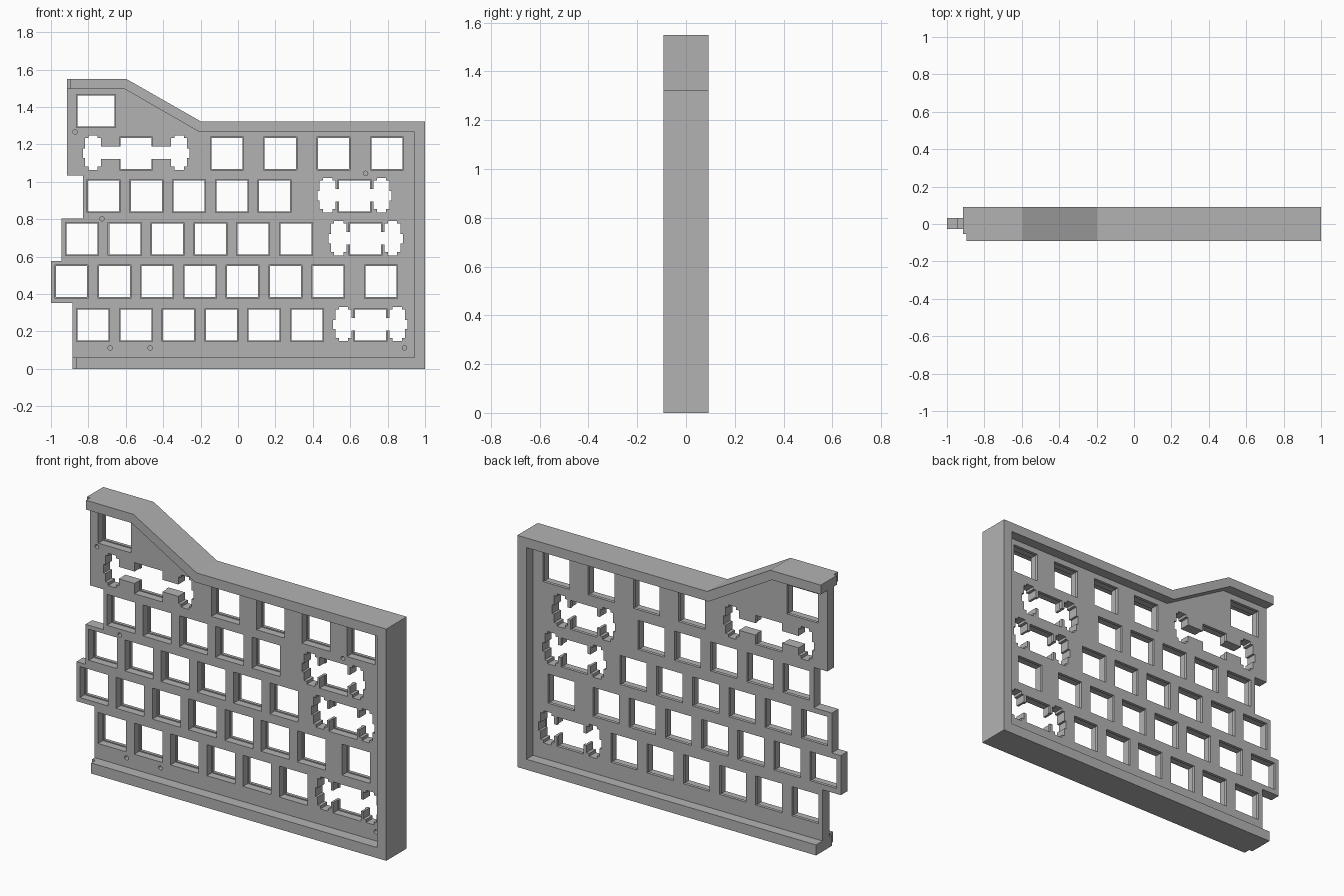
import bpy, bmesh, math
from mathutils import Matrix, Vector

if "Cube" in bpy.data.objects:
    bpy.data.objects.remove(bpy.data.objects["Cube"], do_unlink=True)

grey = bpy.data.materials.new("plain_grey")
grey.use_nodes = True
COLOUR = (0.45, 0.45, 0.45, 1)
grey.diffuse_color = COLOUR
grey.node_tree.nodes["Principled BSDF"].inputs["Base Color"].default_value = COLOUR

PLATE_FRONT, PLATE_BACK, RIM = -0.028, 0.033, 0.092
LIP = 0.015        # where the narrower key opening begins
PITCH = 0.2287
HOLE = 0.177


def make_object(name, bm):
    bmesh.ops.recalc_face_normals(bm, faces=bm.faces)
    mesh = bpy.data.meshes.new(name)
    bm.to_mesh(mesh)
    bm.free()
    mesh.materials.append(grey)
    obj = bpy.data.objects.new(name, mesh)
    bpy.context.collection.objects.link(obj)
    return obj


def prism(name, outline, y0, y1):
    """Extrude an x/z outline along y."""
    bm = bmesh.new()
    face = bm.faces.new([bm.verts.new((x, y0, z)) for x, z in outline])
    new = bmesh.ops.extrude_face_region(bm, geom=[face])["geom"]
    bmesh.ops.translate(bm, vec=(0, y1 - y0, 0),
                        verts=[v for v in new if isinstance(v, bmesh.types.BMVert)])
    return make_object(name, bm)


def add_box(bm, x, z, w, h, y0=-0.2, y1=0.2):
    m = Matrix.Translation((x, (y0 + y1) / 2, z)) @ Matrix.Diagonal((w, y1 - y0, h, 1))
    bmesh.ops.create_cube(bm, size=1, matrix=m)


def cut(obj, bm):
    """Subtract a set of solids and bake the result."""
    cutter = make_object("cutter", bm)
    cutter.hide_render = True
    mod = obj.modifiers.new("cut", "BOOLEAN")
    mod.operation, mod.object, mod.solver = "DIFFERENCE", cutter, "EXACT"
    mod.use_self = True
    bpy.context.view_layer.update()
    deps = bpy.context.evaluated_depsgraph_get()
    baked = bpy.data.meshes.new_from_object(obj.evaluated_get(deps))
    obj.modifiers.clear()
    obj.data = baked
    bpy.data.objects.remove(cutter, do_unlink=True)


# Switch plate with a stepped left edge, its other edges buried in the rim
plate = prism("switch_plate", [
    (-0.885, 0.03), (0.97, 0.03), (0.97, 1.295), (-0.202, 1.295), (-0.602, 1.525),
    (-0.915, 1.525), (-0.915, 1.035), (-0.83, 1.035), (-0.83, 0.805), (-0.943, 0.805),
    (-0.943, 0.577), (-1, 0.577), (-1, 0.352), (-0.885, 0.352)], PLATE_FRONT, PLATE_BACK)

# Rim along top, right and bottom, open on the left
rim = prism("rim", [
    (-0.885, 0), (1, 0), (1, 1.322), (-0.197, 1.322), (-0.597, 1.55), (-0.915, 1.55),
    (-0.915, 1.497), (-0.607, 1.497), (-0.207, 1.267), (0.943, 1.267), (0.943, 0.06),
    (-0.885, 0.06)], -RIM, RIM)

# Lap joint steps at the open ends of the rim
bm = bmesh.new()
add_box(bm, -0.945, 1.52, 0.1, 0.2, -0.2, -0.053)
add_box(bm, -0.913, 0.03, 0.1, 0.2, -0.2, -0.053)
cut(rim, bm)

# Key openings: (first x, z, count, step)
rows = [(-0.059, 1.151, 4, 0.285), (-0.719, 0.924, 5, PITCH), (-0.834, 0.694, 6, PITCH),
        (-0.890, 0.466, 7, PITCH), (0.765, 0.466, 1, 0), (-0.775, 0.235, 6, PITCH)]
keys = [(x + i * step, z, HOLE) for x, z, n, step in rows for i in range(n)]
keys.append((-0.759, 1.378, 0.208))

# Wide key openings with a stabiliser slot each side: (x, z, slot offset)
wide = [(-0.545, 1.151, 0.23), (0.623, 0.924, 0.144),
        (0.682, 0.694, 0.144), (0.708, 0.235, 0.144)]
keys += [(x, z, HOLE) for x, z, off in wide]

bm = bmesh.new()
for x, z, w in keys:
    add_box(bm, x, z, w, HOLE, -0.2, LIP)
cut(plate, bm)

bm = bmesh.new()
for x, z, w in keys:
    add_box(bm, x, z, w - 0.011, HOLE - 0.011)
cut(plate, bm)

# Stabiliser slots: body, end tips, outer nub and link to the key opening
bm = bmesh.new()
for x, z, off in wide:
    add_box(bm, x, z + 0.004, off * 2, 0.068)
    for side in (-1, 1):
        sx = x + side * off
        add_box(bm, sx, z + 0.006, 0.084, 0.152)
        add_box(bm, sx, z + 0.005, 0.05, 0.184)
        add_box(bm, sx + side * 0.02, z + 0.002, 0.07, 0.05)
cut(plate, bm)

# Blind screw holes in the front of the plate
bm = bmesh.new()
for x, z in [(-0.871, 1.267), (0.682, 1.045), (-0.727, 0.802),
             (-0.684, 0.112), (-0.47, 0.112), (0.89, 0.112)]:
    m = Matrix.Translation((x, PLATE_FRONT, z)) @ Matrix.Rotation(math.pi / 2, 4, "X")
    bmesh.ops.create_cone(bm, cap_ends=True, segments=16, radius1=0.012,
                          radius2=0.012, depth=0.08, matrix=m)
cut(plate, bm)
